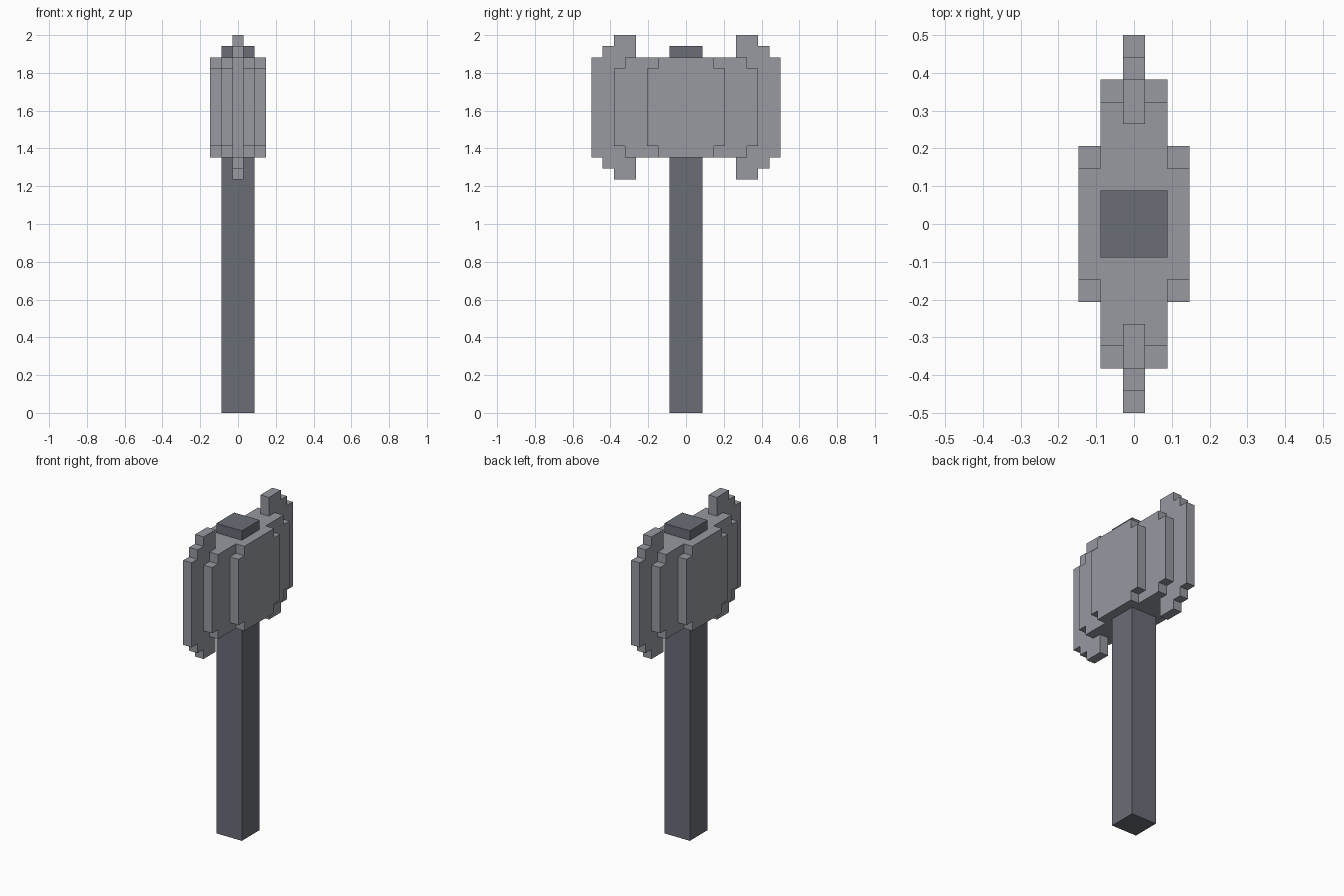
import bpy
import bmesh

cube = bpy.data.objects.get("Cube")
if cube:
    bpy.data.objects.remove(cube, do_unlink=True)

U = 2 / 34      # size of one block
HEAD_Z = 27.5   # height of the head's centre, in blocks


def material(name, colour):
    m = bpy.data.materials.new(name)
    m.use_nodes = True
    m.diffuse_color = colour
    m.node_tree.nodes["Principled BSDF"].inputs["Base Color"].default_value = colour
    return m


steel = material("light steel grey", (0.309, 0.319, 0.356, 1))
dark = material("dark slate grey", (0.147, 0.153, 0.184, 1))


def plate(name, outline, x0, x1, centre_z, mat):
    """Extrude a (y, z) outline, given in blocks, from x0 to x1."""
    bm = bmesh.new()
    face = bm.faces.new([bm.verts.new((x0 * U, y * U, (z + centre_z) * U))
                         for y, z in outline])
    new = bmesh.ops.extrude_face_region(bm, geom=[face])["geom"]
    verts = [v for v in new if isinstance(v, bmesh.types.BMVert)]
    bmesh.ops.translate(bm, vec=((x1 - x0) * U, 0, 0), verts=verts)
    bmesh.ops.recalc_face_normals(bm, faces=bm.faces)
    mesh = bpy.data.meshes.new(name)
    bm.to_mesh(mesh)
    bm.free()
    mesh.materials.append(mat)
    obj = bpy.data.objects.new(name, mesh)
    bpy.context.collection.objects.link(obj)
    return obj


def four_way(quarter):
    """Mirror the stepped upper +y corner into a closed outline."""
    upper = [(-y, z) for y, z in reversed(quarter)] + quarter
    return upper + [(y, -z) for y, z in reversed(upper)]


# Square shaft, poking out above the head
plate("handle", four_way([(1.5, 16.5)]), -1.5, 1.5, 16.5, dark)

# Thin central plate with both flared cutting edges
blade = [(4.5, 4.5), (4.5, 6.5), (6.5, 6.5), (6.5, 5.5),
         (7.5, 5.5), (7.5, 4.5), (8.5, 4.5), (8.5, 4.5)][:-1]
plate("double_blade", four_way(blade), -0.5, 0.5, HEAD_Z, steel)

# Stepped cheeks stacked on both sides of the blade
for side, s in (("left", 1), ("right", -1)):
    inner = [(5.5, 4.5), (5.5, 3.5), (6.5, 3.5)]
    outer = [(2.5, 4.5), (2.5, 3.5), (3.5, 3.5)]
    plate("inner_cheek_" + side, four_way(inner), s * 0.5, s * 1.5, HEAD_Z, steel)
    plate("outer_cheek_" + side, four_way(outer), s * 1.5, s * 2.5, HEAD_Z, steel)
